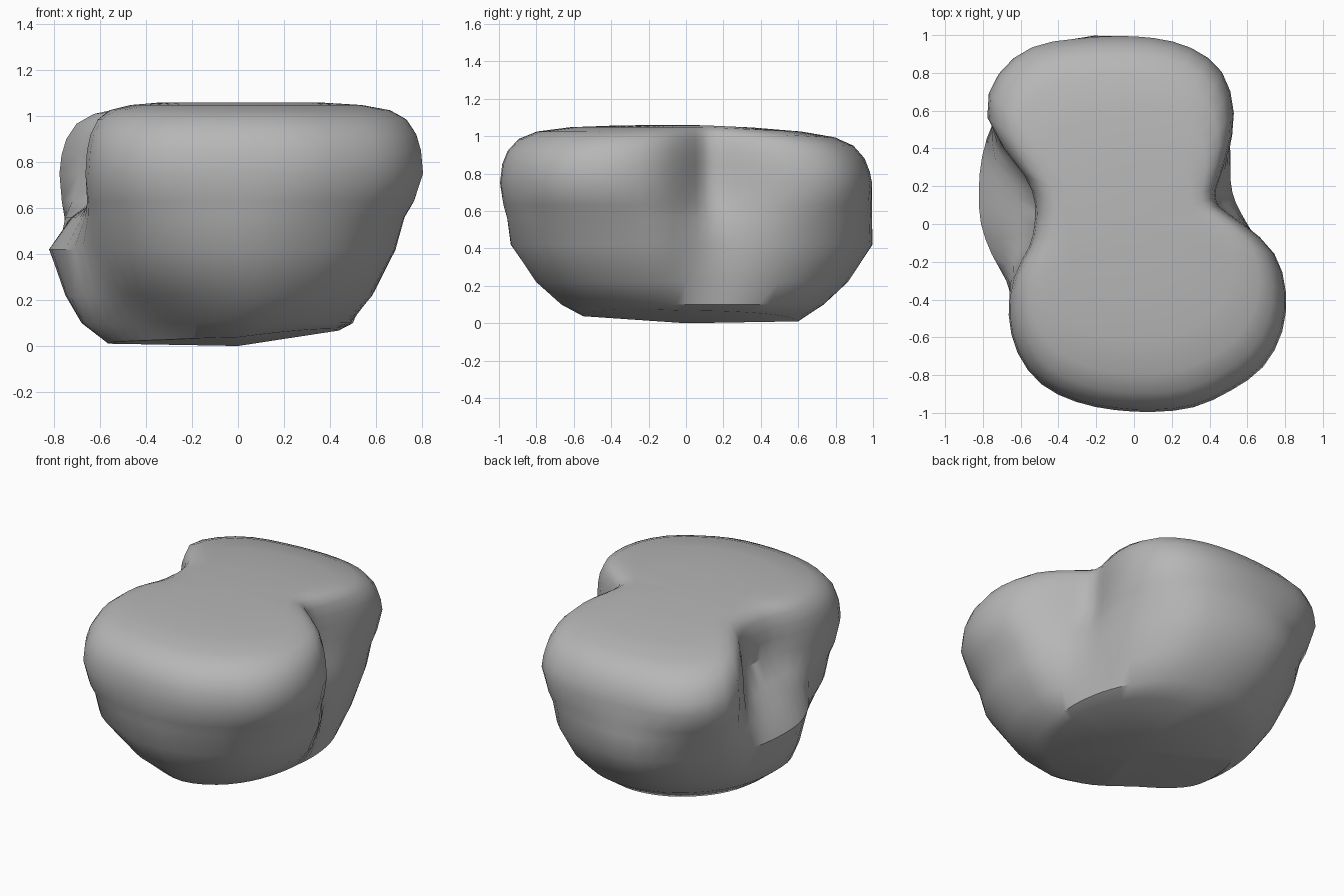
import bpy, bmesh, math

cube = bpy.data.objects.get("Cube")
if cube:
    bpy.data.objects.remove(cube)

# Outline radii every 12 degrees, starting at +x and turning towards the back
BASE = [.50, .51, .53, .56, .60, .65, .69, .72, .74, .75, .75, .74, .73, .71, .69,
        .68, .67, .62, .57, .54, .55, .59, .64, .67, .66, .63, .59, .55, .52, .50]
BELLY = [.60, .55, .56, .63, .73, .83, .92, .96, 1.0, 1.03, 1.0, .95, .92, .88, .84,
         .81, .77, .74, .77, .83, .88, .91, .93, .94, .93, .92, .88, .82, .75, .69]
SHOULDER = [.58, .46, .48, .61, .79, .93, .98, .99, 1.0, 1.03, 1.08, 1.07, .96, .64, .54,
            .53, .57, .70, .82, .92, .98, .99, .99, 1.0, 1.02, 1.02, 1.02, .97, .88, .76]
SEGMENTS = 60


def radius(outline, t):
    """Smooth closed curve through the outline radii, t from 0 to 1."""
    n = len(outline)
    i = int(t * n + 1e-6)
    f = t * n - i
    a, b, c, d = (outline[(i + k) % n] for k in (-1, 0, 1, 2))
    return b + f * ((c - a) + f * ((2 * a - 5 * b + 4 * c - d) + f * (3 * (b - c) + d - a))) / 2


def blend(low, high, f):
    return [a + (b - a) * f for a, b in zip(low, high)]


def ring(bm, outline, height, inset=0.0):
    """One outline; the inset pulls far points in more than the notches."""
    verts = []
    for i in range(SEGMENTS):
        t = i / SEGMENTS
        r = radius(outline, t)
        r *= 1 - inset * r
        x, y = r * math.cos(t * math.tau), r * math.sin(t * math.tau)
        verts.append(bm.verts.new((x, y, height(x, y))))
    return verts


def level(z):
    return lambda x, y: z


def sloped(z):
    """Top heights fall gently towards the back."""
    return lambda x, y: z - 0.045 * max(0, y - 0.1)


def underside(x, y):
    return 0.01 + 0.13 * max(0, x) + 0.05 * max(0, -y)


bm = bmesh.new()

# Underside, undercut belly, ledges in the notches, then the rounded flat top
levels = [
    ring(bm, BASE, underside, 0.25),
    ring(bm, BASE, level(0.1)),
    ring(bm, blend(BASE, BELLY, 0.5), level(0.22)),
    ring(bm, BELLY, level(0.42)),
    ring(bm, blend(BELLY, SHOULDER, 0.33), level(0.56)),
    ring(bm, blend(BELLY, SHOULDER, 0.68), level(0.63)),
    ring(bm, SHOULDER, level(0.75)),
    ring(bm, SHOULDER, sloped(0.85), 0.012),
    ring(bm, SHOULDER, sloped(0.92), 0.04),
    ring(bm, SHOULDER, sloped(0.985), 0.1),
    ring(bm, SHOULDER, sloped(1.025), 0.2),
    ring(bm, SHOULDER, sloped(1.048), 0.38),
    ring(bm, SHOULDER, sloped(1.058), 0.65),
]
for low, high in zip(levels, levels[1:]):
    for i in range(SEGMENTS):
        j = (i + 1) % SEGMENTS
        bm.faces.new((low[i], low[j], high[j], high[i]))

# Close both ends with fans
for loop, z in ((levels[0], 0.0), (levels[-1], 1.06)):
    centre = bm.verts.new((0, 0, z))
    for i in range(SEGMENTS):
        bm.faces.new((loop[i], loop[(i + 1) % SEGMENTS], centre))
bmesh.ops.recalc_face_normals(bm, faces=bm.faces)

mesh = bpy.data.meshes.new("boulder")
bm.to_mesh(mesh)
bm.free()
boulder = bpy.data.objects.new("boulder", mesh)
bpy.context.collection.objects.link(boulder)

# Plain grey stone
stone = bpy.data.materials.new("grey stone")
stone.use_nodes = True
colour = (0.47, 0.47, 0.47, 1)
stone.diffuse_color = colour
stone.node_tree.nodes["Principled BSDF"].inputs["Base Color"].default_value = colour
mesh.materials.append(stone)

bpy.ops.object.select_all(action='DESELECT')
boulder.select_set(True)
bpy.context.view_layer.objects.active = boulder
bpy.ops.object.shade_smooth_by_angle(angle=math.radians(34))
